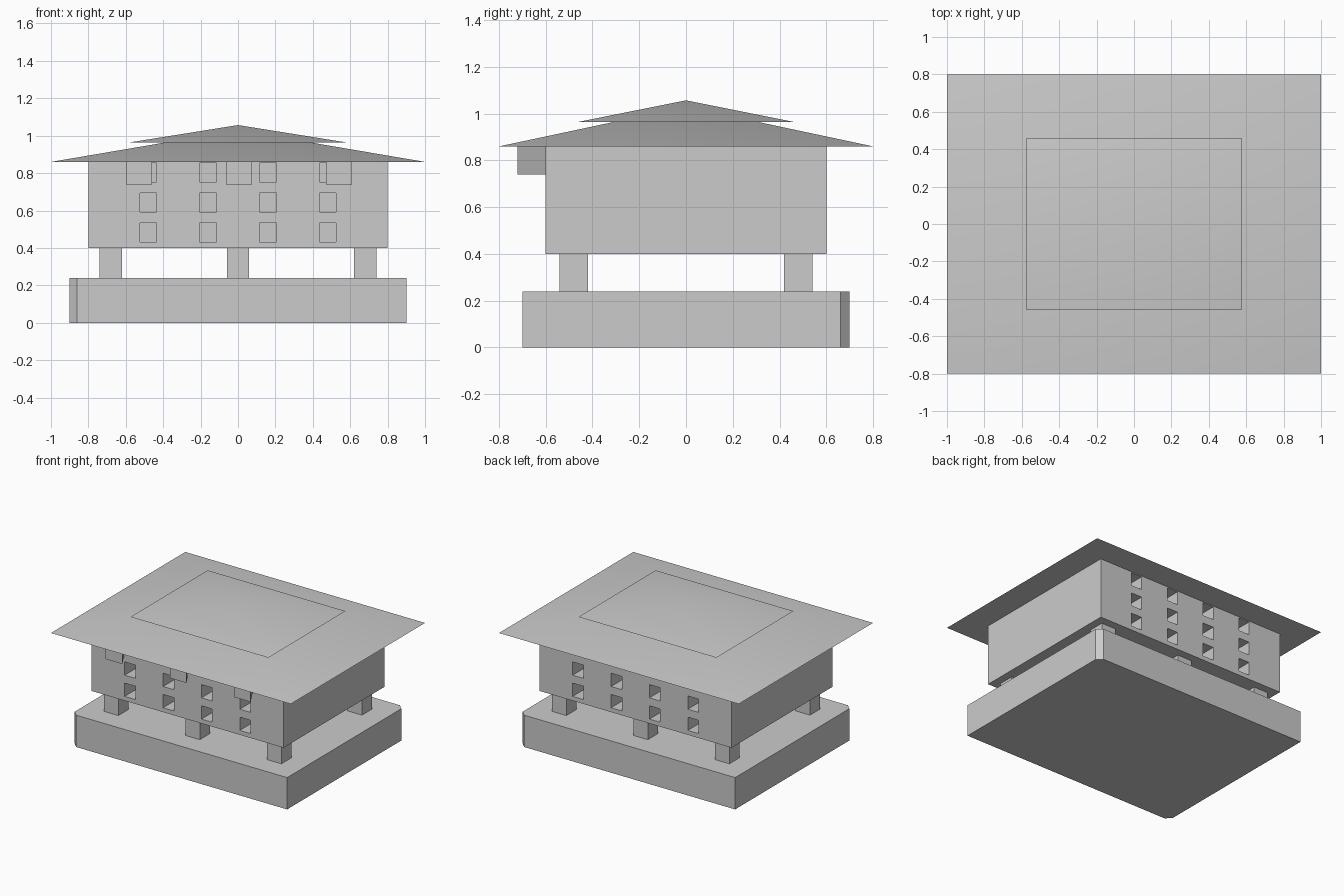
import bpy
import bmesh
import math

default_cube = bpy.data.objects.get("Cube")
if default_cube:
    bpy.data.objects.remove(default_cube, do_unlink=True)

GREY = (0.6, 0.6, 0.6, 1.0)
stone = bpy.data.materials.new("plain_grey")
stone.use_nodes = True
stone.diffuse_color = GREY
for node in stone.node_tree.nodes:
    if node.type == 'BSDF_PRINCIPLED':
        node.inputs["Base Color"].default_value = GREY


def finish(name, bm):
    bmesh.ops.recalc_face_normals(bm, faces=bm.faces)
    mesh = bpy.data.meshes.new(name)
    bm.to_mesh(mesh)
    bm.free()
    mesh.materials.append(stone)
    obj = bpy.data.objects.new(name, mesh)
    bpy.context.collection.objects.link(obj)
    return obj


def prism(name, outline, bottom, top):
    """Extrude a plan outline between two heights."""
    bm = bmesh.new()
    face = bm.faces.new([bm.verts.new((x, y, bottom)) for x, y in outline])
    result = bmesh.ops.extrude_face_region(bm, geom=[face])
    for v in result["geom"]:
        if isinstance(v, bmesh.types.BMVert):
            v.co.z = top
    return finish(name, bm)


def box(name, x, y, half_x, half_y, bottom, top):
    corners = ((-1, -1), (1, -1), (1, 1), (-1, 1))
    outline = [(x + sx * half_x, y + sy * half_y) for sx, sy in corners]
    return prism(name, outline, bottom, top)


def roof(name, half_x, half_y, eave, peak):
    """Shallow pyramid with a flat underside and softly shaded slopes."""
    bm = bmesh.new()
    bmesh.ops.create_cone(bm, cap_ends=True, segments=4, radius1=1, radius2=0, depth=1)
    for v in bm.verts:
        at_peak = v.co.z > 0
        # Put the four corners of the cone on the corners of the eave
        x, y = v.co.x - v.co.y, v.co.x + v.co.y
        v.co = (0 if at_peak else half_x * x, 0 if at_peak else half_y * y,
                peak if at_peak else eave)
    bmesh.ops.remove_doubles(bm, verts=bm.verts, dist=0.0001)
    obj = finish(name, bm)
    bpy.ops.object.select_all(action='DESELECT')
    obj.select_set(True)
    bpy.context.view_layer.objects.active = obj
    bpy.ops.object.shade_smooth_by_angle(angle=math.radians(30))
    return obj


# Plinth with two opposite corners cut off
CUT = 0.04
prism("plinth", [(-0.9 + CUT, -0.7), (0.9, -0.7), (0.9, 0.7 - CUT),
                 (0.9 - CUT, 0.7), (-0.9, 0.7), (-0.9, -0.7 + CUT)], 0, 0.24)

# Six square legs
for x in (-0.68, 0, 0.68):
    for y in (-0.48, 0.48):
        box("leg", x, y, 0.06, 0.06, 0.24, 0.4)

# Main body
body = box("body", 0, 0, 0.8, 0.6, 0.4, 0.86)

# Deep window recesses, cut into the front and back walls
DEPTH = 0.15
cutters = bmesh.new()
for side in (-1, 1):
    for column in range(4):
        for row in range(3):
            made = bmesh.ops.create_cube(cutters, size=1)
            bmesh.ops.scale(cutters, verts=made["verts"], vec=(0.09, 2 * DEPTH, 0.1))
            bmesh.ops.translate(cutters, verts=made["verts"],
                                vec=(-0.48 + 0.32 * column, side * 0.6, 0.483 + 0.16 * row))
window_cutter = finish("window_cutter", cutters)
window_cutter.hide_render = True
cut = body.modifiers.new("windows", 'BOOLEAN')
cut.operation = 'DIFFERENCE'
cut.solver = 'EXACT'
cut.object = window_cutter
bpy.context.view_layer.objects.active = body
bpy.ops.object.modifier_apply(modifier=cut.name)
bpy.data.objects.remove(window_cutter, do_unlink=True)

# Three triangular blocks under the front eave, points against the wall
RADIUS = 0.08
for x in (-0.53, 0.005, 0.54):
    angles = [math.radians(90 + 120 * i) for i in range(3)]
    prism("eave_block", [(x + RADIUS * math.cos(a), -0.68 + RADIUS * math.sin(a))
                         for a in angles], 0.74, 0.86)

# Two stacked roofs
roof("lower_roof", 1.0, 0.8, 0.86, 1.03)
roof("upper_roof", 0.575, 0.46, 0.965, 1.057)
